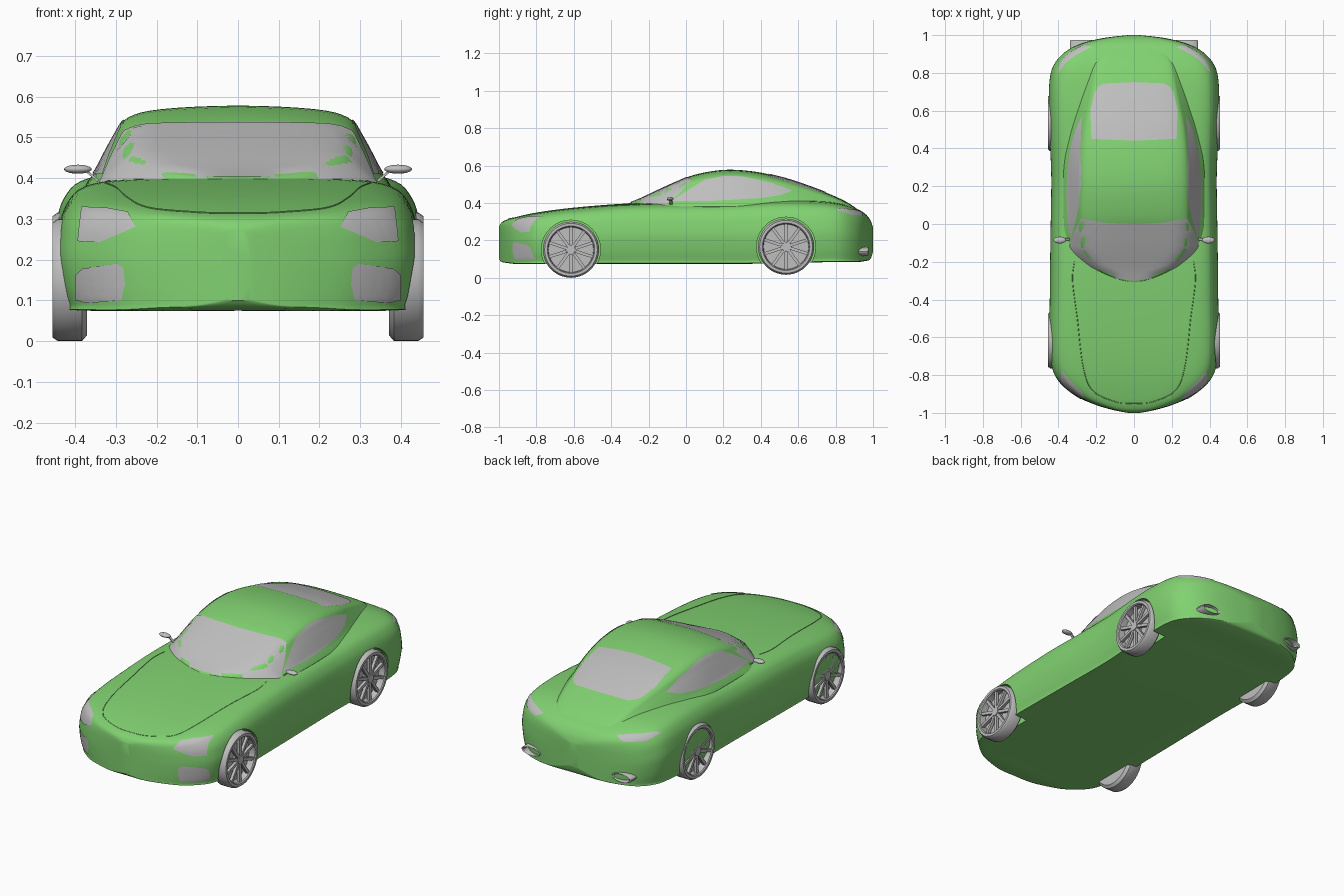
import bpy, bmesh, math
from mathutils import Vector, Matrix
from mathutils.bvhtree import BVHTree

if "Cube" in bpy.data.objects:
    bpy.data.objects.remove(bpy.data.objects["Cube"])


def material(name, rgb):
    m = bpy.data.materials.new(name)
    m.diffuse_color = (*rgb, 1)
    m.use_nodes = True
    m.node_tree.nodes["Principled BSDF"].inputs["Base Color"].default_value = m.diffuse_color
    return m


GREEN = material("green_paint", (0.22, 0.64, 0.165))
GREY = material("light_grey", (0.52, 0.52, 0.52))


def spline(pts, n, closed=False):
    """Catmull-Rom samples through points of any dimension."""
    pts = [Vector(p) for p in pts]
    k = len(pts)
    get = (lambda i: pts[i % k]) if closed else (lambda i: pts[min(max(i, 0), k - 1)])
    out = []
    for i in range(k if closed else k - 1):
        a, b, c, d = get(i - 1), get(i), get(i + 1), get(i + 2)
        for j in range(n):
            t = j / n
            out.append(0.5 * (2 * b + (c - a) * t + (2 * a - 5 * b + 4 * c - d) * t * t
                              + (3 * b - a - 3 * c + d) * t ** 3))
    return out if closed else out + [pts[-1]]


def add_object(name, bm, mat):
    me = bpy.data.meshes.new(name)
    bm.to_mesh(me)
    bm.free()
    me.materials.append(mat)
    ob = bpy.data.objects.new(name, me)
    bpy.context.collection.objects.link(ob)
    return ob


def loft(name, half, stations, mat):
    """Sweep a mirrored unit section along (y, half width, bottom, top) stations."""
    full = half + [(-x, z) for x, z in half[-2:0:-1]]
    ring = spline(full, 4, True)
    bm = bmesh.new()
    rows = [[bm.verts.new((w * p.x, y, zb + (zt - zb) * p.y)) for p in ring]
            for y, w, zb, zt in spline(stations, 4)]
    n = len(ring)
    for a, b in zip(rows, rows[1:]):
        for i in range(n):
            bm.faces.new((a[i], a[(i + 1) % n], b[(i + 1) % n], b[i]))
    bm.faces.new(rows[0])
    bm.faces.new(rows[-1])
    bmesh.ops.recalc_face_normals(bm, faces=bm.faces)
    tree = BVHTree.FromBMesh(bm)
    return add_object(name, bm, mat), tree


def lathe(profile, n, matrix):
    """Turn an (x, radius) profile around the x axis."""
    bm = bmesh.new()
    rows = [[bm.verts.new((x, r * math.cos(math.tau * i / n), r * math.sin(math.tau * i / n)))
             for i in range(n)] for x, r in profile]
    for a, b in zip(rows, rows[1:]):
        for i in range(n):
            bm.faces.new((a[i], a[(i + 1) % n], b[(i + 1) % n], b[i]))
    bmesh.ops.remove_doubles(bm, verts=bm.verts, dist=1e-5)
    bmesh.ops.recalc_face_normals(bm, faces=bm.faces)
    bm.transform(matrix)
    return bm


def project(tree, uv, axis, side):
    """Drop a 2D point onto a surface along an axis, coming from the given side."""
    co = list(uv)
    co.insert(axis, 2.0 * side)
    ray = Vector((0, 0, 0))
    ray[axis] = -side
    hit, normal, _, _ = tree.ray_cast(Vector(co), ray)
    if hit is None:
        co[axis] = 0.35 * side if axis != 1 else 0.8 * side
        hit, normal, _, _ = tree.find_nearest(Vector(co))
    return hit + normal * 0.003


def plate(name, outline, tree, axis, side, mat, rings=8, sub=5):
    """Thin panel that follows the surface inside a 2D outline."""
    pts = [Vector(p) for p in outline]
    edge = [a.lerp(b, j / sub) for a, b in zip(pts, pts[1:] + pts[:1]) for j in range(sub)]
    mid = sum(edge, Vector((0, 0))) / len(edge)
    bm = bmesh.new()
    centre = bm.verts.new(project(tree, mid, axis, side))
    prev = None
    for k in range(1, rings + 1):
        row = [bm.verts.new(project(tree, mid.lerp(p, k / rings), axis, side)) for p in edge]
        for i in range(len(row)):
            j = (i + 1) % len(row)
            bm.faces.new((prev[i], row[i], row[j], prev[j]) if prev else (centre, row[i], row[j]))
        prev = row
    bm.normal_update()
    if sum(f.normal[axis] * f.calc_area() for f in bm.faces) * side < 0:
        bmesh.ops.reverse_faces(bm, faces=bm.faces)
    return add_object(name, bm, mat)


def both(half):
    """Complete a half outline that starts and ends on the centre line."""
    return half + [(-x, y) for x, y in half[-2:0:-1]]


# Lower body shell
body, body_tree = loft("body", [
    (0, 0), (.85, 0), (.95, .06), (1, .4), (.99, .62), (.95, .8), (.85, .93), (.6, .985), (0, 1)], [
    (-1, .03, .10, .275), (-.985, .11, .085, .297), (-.955, .21, .08, .312), (-.91, .305, .075, .325),
    (-.83, .4, .075, .343), (-.74, .437, .075, .358), (-.6, .447, .075, .375), (-.4, .445, .075, .392),
    (-.2, .443, .075, .402), (0, .44, .075, .402), (.25, .437, .075, .405), (.45, .445, .078, .415),
    (.6, .45, .08, .418), (.75, .447, .085, .41), (.84, .425, .085, .395), (.91, .365, .085, .37),
    (.955, .28, .09, .345), (.985, .16, .10, .31), (1, .03, .14, .27)], GREEN)

# Cabin and fastback roof
cabin, cabin_tree = loft("cabin", [
    (0, 0), (.7, 0), (1, .02), (.94, .25), (.82, .65), (.73, .86), (.5, .96), (0, 1)], [
    (-.31, .02, .36, .397), (-.29, .12, .36, .405), (-.24, .24, .36, .425), (-.15, .335, .365, .468),
    (-.05, .362, .37, .513), (.05, .368, .37, .552), (.2, .37, .37, .577), (.35, .365, .37, .57),
    (.5, .345, .37, .54), (.62, .315, .37, .503), (.75, .28, .36, .455), (.85, .25, .35, .41),
    (.92, .2, .33, .365)], GREEN)

# Glass
plate("windshield", both([(0, -.3), (.12, -.285), (.24, -.235), (.345, -.13), (.315, -.04),
                          (.278, .03), (.15, .008), (0, 0)]), cabin_tree, 2, 1, GREY)
plate("rear_window", both([(0, .44), (.225, .45), (.23, .6), (.21, .69), (.19, .725), (.16, .743),
                           (0, .75)]), cabin_tree, 2, 1, GREY)

WHEELS = [("front", -.615, .15), ("rear", .535, .166)]

for side, word in ((1, "right"), (-1, "left")):
    mir = Matrix.Scale(side, 4, (1, 0, 0))

    plate(word + "_side_window", [(-.08, .408), (.02, .473), (.1, .522), (.2, .542), (.3, .54),
                                  (.45, .508), (.57, .465), (.5, .44), (.4, .425), (.15, .41)],
          cabin_tree, 0, side, GREY)

    # Lamps and lower intakes
    for name, outline, end in (
            ("headlight", [(.25, .28), (.27, .316), (.32, .325), (.383, .328), (.392, .245), (.34, .242)], -1),
            ("front_intake", [(.28, .18), (.295, .19), (.38, .178), (.398, .16), (.398, .102),
                              (.37, .094), (.285, .1), (.276, .14)], -1),
            ("tail_light", [(.225, .352), (.29, .362), (.385, .37), (.405, .36), (.37, .336), (.27, .33)], 1)):
        plate(word + "_" + name, [(side * x, z) for x, z in outline], body_tree, 1, end, GREY)

    # Exhaust outlet: a flattened open pipe
    place = Matrix.Translation((side * .28, .9, .14)) @ Matrix.Diagonal((1, 1, .4, 1)) \
        @ Matrix.Rotation(math.pi / 2, 4, 'Z')
    add_object(word + "_exhaust", lathe([(0, 0), (0, .06), (.07, .06), (.075, .055), (.07, .048),
                                         (.03, .045), (.03, 0)], 24, place), GREY)

    # Door mirror with its arm
    bm = bmesh.new()
    bmesh.ops.create_uvsphere(bm, u_segments=20, v_segments=12, radius=1, matrix=mir
                              @ Matrix.Translation((.393, -.085, .422)) @ Matrix.Diagonal((.034, .018, .011, 1)))
    bmesh.ops.create_cube(bm, size=1, matrix=mir @ Matrix.Translation((.357, -.08, .405))
                          @ Matrix.Rotation(-.7, 4, 'Y') @ Matrix.Diagonal((.045, .014, .006, 1)))
    bmesh.ops.recalc_face_normals(bm, faces=bm.faces)
    add_object(word + "_mirror", bm, GREY)

    for end, y, z in WHEELS:
        # Wheel arch cut
        well = lathe([(.345, 0), (.345, .158), (.52, .158), (.52, 0)], 48,
                     mir @ Matrix.Translation((0, y, z)))
        bmesh.ops.recalc_face_normals(well, faces=well.faces)
        cutter = add_object("arch_cutter", well, GREEN)
        cutter.hide_render = True
        mod = body.modifiers.new("arch", 'BOOLEAN')
        mod.operation, mod.solver, mod.object = 'DIFFERENCE', 'EXACT', cutter
        bpy.context.view_layer.objects.active = body
        bpy.ops.object.modifier_apply(modifier=mod.name)
        bpy.data.objects.remove(cutter)

        # Tyre with a dished rim, hub and ten spokes
        place = mir @ Matrix.Translation((0, y, z))
        bm = lathe([(.37, 0), (.37, .135), (.383, .15), (.442, .15), (.455, .141), (.455, .127),
                    (.45, .122), (.415, .12), (.415, 0)], 40, place)
        for i in range(10):
            bmesh.ops.create_cube(bm, size=1, matrix=place @ Matrix.Rotation(math.tau * i / 10, 4, 'X')
                                  @ Matrix.Translation((.438, 0, .072))
                                  @ Matrix.Diagonal((.016, .016, .104, 1)))
        bmesh.ops.create_cone(bm, cap_ends=True, segments=20, radius1=.028, radius2=.024, depth=.034,
                              matrix=place @ Matrix.Translation((.433, 0, 0)) @ Matrix.Rotation(math.pi / 2, 4, 'Y'))
        bmesh.ops.recalc_face_normals(bm, faces=bm.faces)
        add_object(f"{end}_{word}_wheel", bm, GREY)

# Hood shut line
path = spline(both([(0, -.95), (.1, -.94), (.22, -.88), (.27, -.75), (.3, -.5), (.325, -.3), (.315, -.2)])[:7], 6)
path = [(-p.x, p.y) for p in path[:0:-1]] + [(p.x, p.y) for p in path]
curve = bpy.data.curves.new("hood_seam", 'CURVE')
curve.dimensions = '3D'
curve.bevel_depth = .002
curve.bevel_resolution = 0
line = curve.splines.new('POLY')
line.points.add(len(path) - 1)
for pt, p in zip(line.points, path):
    pt.co = (*(project(body_tree, p, 2, 1) - Vector((0, 0, .002))), 1)
curve.materials.append(GREEN)
seam = bpy.data.objects.new("hood_seam", curve)
bpy.context.collection.objects.link(seam)

# Smooth shading that keeps hard edges
for ob in bpy.context.scene.objects:
    ob.select_set(ob.type == 'MESH')
bpy.context.view_layer.objects.active = body
bpy.ops.object.shade_smooth_by_angle(angle=math.radians(35))
